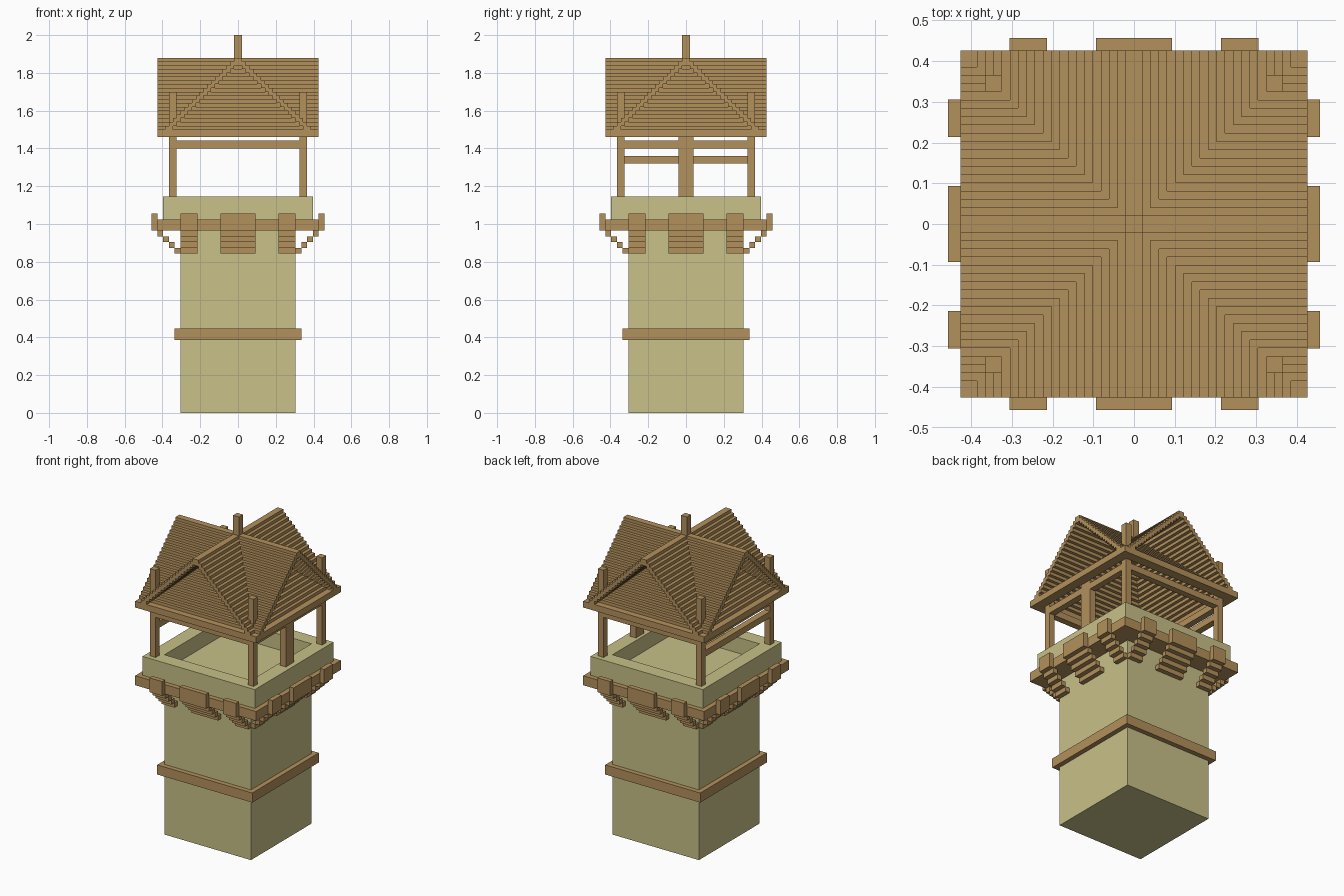
import bpy, bmesh
from mathutils import Matrix, Vector

if "Cube" in bpy.data.objects:
    bpy.data.objects.remove(bpy.data.objects["Cube"])

U = 0.0203  # module size the tower is laid out on


def mat(name, col):
    m = bpy.data.materials.new(name)
    m.diffuse_color = (*col, 1)
    m.use_nodes = True
    m.node_tree.nodes["Principled BSDF"].inputs["Base Color"].default_value = m.diffuse_color
    return m


WOOD = mat("brown wood", (0.45, 0.28, 0.107))
STONE = mat("pale stone", (0.578, 0.533, 0.246))


def boxes(name, material, items, quarter_turns=(0,)):
    """One object from boxes (x0, x1, y0, y1, z0, z1), repeated by quarter turns about z."""
    bm = bmesh.new()
    for q in quarter_turns:
        c, s = [(1, 0), (0, 1), (-1, 0), (0, -1)][q]
        rot = Matrix(((c, -s, 0, 0), (s, c, 0, 0), (0, 0, 1, 0), (0, 0, 0, 1)))
        for x0, x1, y0, y1, z0, z1 in items:
            size = Matrix.Diagonal((x1 - x0, y1 - y0, z1 - z0, 1))
            mid = Matrix.Translation(Vector((x0 + x1, y0 + y1, z0 + z1)) / 2)
            bmesh.ops.create_cube(bm, size=1, matrix=rot @ mid @ size)
    me = bpy.data.meshes.new(name)
    bm.to_mesh(me)
    bm.free()
    me.materials.append(material)
    ob = bpy.data.objects.new(name, me)
    bpy.context.collection.objects.link(ob)
    return ob


def block(name, material, r, z0, z1):
    return boxes(name, material, [(-r, r, -r, r, z0, z1)])


ALL = (0, 1, 2, 3)

# tower shaft, its belt and the ledge
block("tower_shaft", STONE, 15 * U, 0, 1.045)
block("tower_belt", WOOD, 16.5 * U, 0.386, 0.447)
block("ledge", WOOD, 21 * U, 0.965, 1.025)

# parapet wall around the lookout floor
o, i = 19.5 * U, 15 * U
boxes("parapet", STONE, [(-o, i, -o, -i, 1.02, 1.145)], ALL)

# stepped corbels with a face plate, three on each side
corbels = []
for x0, x1 in ((-0.305, -0.214), (-0.093, 0.093), (0.214, 0.305)):
    corbels.append((x0, x1, -22.5 * U, -21 * U, 0.965, 1.056))
    for k in range(4):
        y, z = -21 * U + k * 1.5 * U, 0.965 - k * 0.0303
        corbels.append((x0, x1, y, y + 1.5 * U, z - 0.0303, z))
boxes("corbels", WOOD, corbels, ALL)

# corner posts that pierce the roof, and the beams joining them
a, b = 16 * U, 18 * U
boxes("corner_posts", WOOD, [(a, b, a, b, 1.145, 1.70)], ALL)
boxes("top_beams", WOOD, [(-a, a, -b, -a, 1.40, 1.441)], ALL)

# middle post on the right, rail on the left
boxes("middle_post", WOOD, [(a, b, -2 * U, 2 * U, 1.145, 1.46)])
boxes("side_rail", WOOD, [(-b, -a, -a, a, 1.32, 1.36)])

# eave frame
e = 21 * U
boxes("eave_frame", WOOD, [(-e, e, -e, -18 * U, 1.46, 1.50)], ALL)

# crossed gable roofs made of stepped slats
slats = []
h = 0.02
for k in range(18):
    y = (19 - k) * U
    slats.append((-e, e, -y, -y + 2 * U, 1.50 + k * h, 1.50 + (k + 1) * h))
boxes("roof_slats", WOOD, slats, ALL)
boxes("roof_ridges", WOOD, [(-e, e, -U, U, 1.86, 1.88)], (0, 1))

# finial
block("finial", WOOD, U, 1.86, 2.0)
